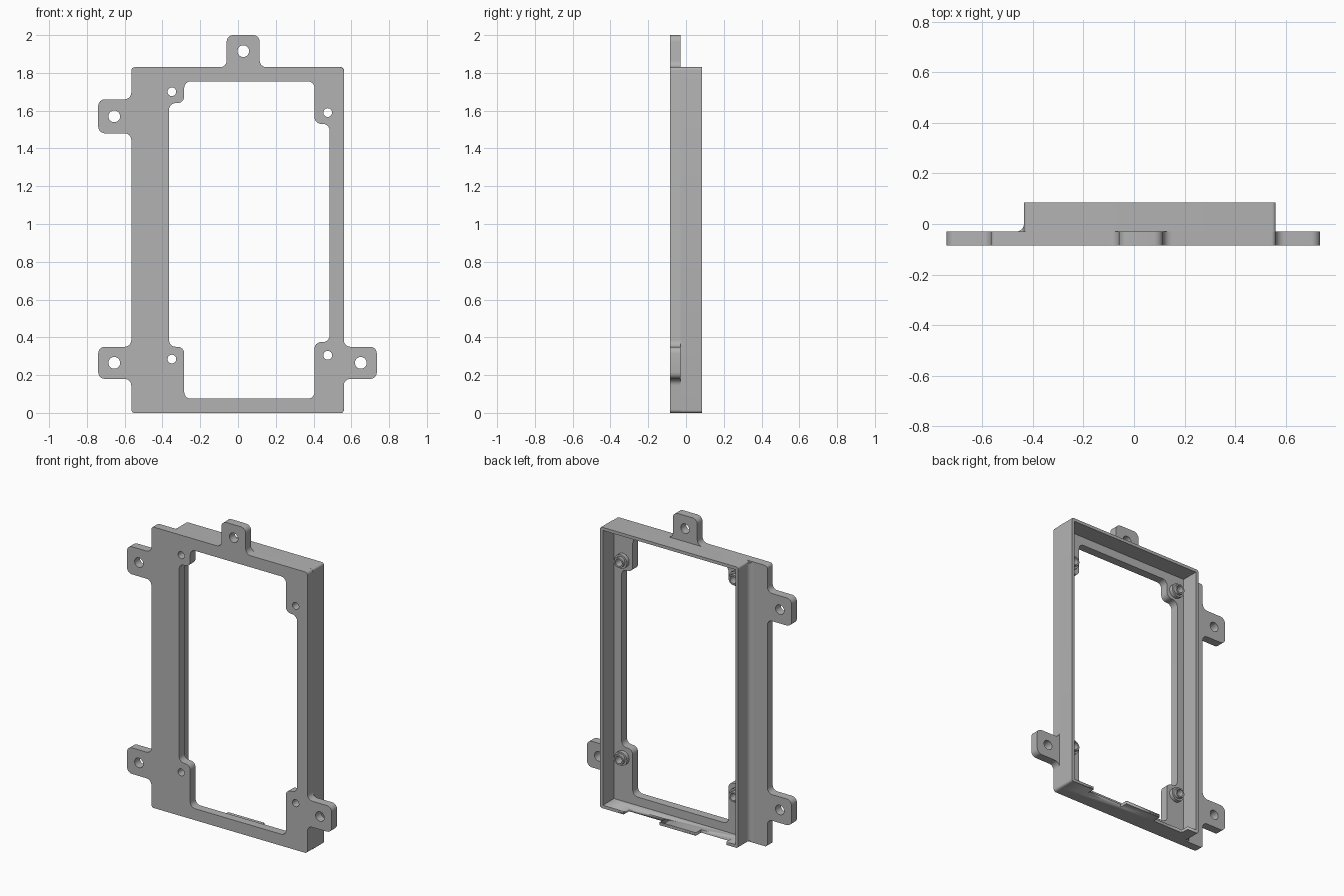
import bpy
import math
from mathutils import Vector

cube = bpy.data.objects.get("Cube")
if cube:
    bpy.data.objects.remove(cube, do_unlink=True)

grey = bpy.data.materials.new("plain grey")
grey.use_nodes = True
colour = (0.448, 0.448, 0.448, 1)
grey.diffuse_color = colour
grey.node_tree.nodes["Principled BSDF"].inputs["Base Color"].default_value = colour


def rounded(corners):
    """Round each (x, z, radius) corner of a right-angled outline."""
    loop = []
    for i, (x, z, r) in enumerate(corners):
        p = Vector((x, z))
        u = (Vector(corners[i - 1][:2]) - p).normalized()
        v = (Vector(corners[(i + 1) % len(corners)][:2]) - p).normalized()
        if r == 0:
            loop.append(p)
            continue
        for k in range(7):
            a = math.pi / 2 * k / 6
            loop.append(p + r * (u + v - math.cos(a) * v - math.sin(a) * u))
    return loop


def circle(x, z, r, sides=32):
    angles = [2 * math.pi * k / sides for k in range(sides)]
    return [Vector((x + r * math.cos(a), z + r * math.sin(a))) for a in angles]


def box(x0, x1, z0, z1, r=0):
    return rounded([(x0, z0, r), (x1, z0, r), (x1, z1, r), (x0, z1, r)])


def extrude(name, loops, start, end, upright=True):
    """Fill the loops (inner loops become holes) and extrude along y, or along z."""
    curve = bpy.data.curves.new(name, "CURVE")
    curve.dimensions = "2D"
    curve.fill_mode = "BOTH"
    curve.extrude = (end - start) / 2
    for loop in loops:
        spline = curve.splines.new("POLY")
        spline.points.add(len(loop) - 1)
        for point, co in zip(spline.points, loop):
            point.co = (co.x, co.y, 0, 1)
        spline.use_cyclic_u = True
    temp = bpy.data.objects.new(name + " outline", curve)
    bpy.context.collection.objects.link(temp)
    graph = bpy.context.evaluated_depsgraph_get()
    mesh = bpy.data.meshes.new_from_object(temp.evaluated_get(graph))
    bpy.data.objects.remove(temp, do_unlink=True)

    obj = bpy.data.objects.new(name, mesh)
    bpy.context.collection.objects.link(obj)
    middle = (start + end) / 2
    if upright:
        obj.rotation_euler.x = math.pi / 2
        obj.location.y = middle
    else:
        obj.location.z = middle
    mesh.materials.clear()
    mesh.materials.append(grey)
    bpy.ops.object.select_all(action="DESELECT")
    obj.select_set(True)
    bpy.context.view_layer.objects.active = obj
    bpy.ops.object.mode_set(mode="EDIT")
    bpy.ops.mesh.select_all(action="SELECT")
    bpy.ops.mesh.remove_doubles(threshold=0.0001)
    bpy.ops.mesh.normals_make_consistent(inside=False)
    bpy.ops.object.mode_set(mode="OBJECT")
    bpy.ops.object.shade_smooth_by_angle(angle=math.radians(30))
    return obj


FRONT, FLOOR, BACK = -0.085, -0.03, 0.085
LEFT, RIGHT, TOP = -0.565, 0.56, 1.83
WALL_X, THICK = -0.435, 0.02
R, EDGE = 0.035, 0.018


def side_tab(root, tip, z0, z1):
    """Corners of an ear on a vertical edge, in order from z0 to z1."""
    return [(root, z0, R), (tip, z0, R), (tip, z1, R), (root, z1, R)]


# Front plate: outer outline with four mounting ears
outline = [(LEFT, 0, EDGE), (RIGHT, 0, EDGE)]
outline += side_tab(RIGHT, 0.735, 0.18, 0.35)
outline += [(RIGHT, TOP, EDGE), (0.115, TOP, R), (0.115, 2, R),
            (-0.06, 2, R), (-0.06, TOP, R), (LEFT, TOP, EDGE)]
outline += side_tab(LEFT, -0.74, 1.66, 1.48)
outline += side_tab(LEFT, -0.74, 0.35, 0.18)

# Window with a stepped pad in each corner
x0, x1, pad0, pad1 = -0.365, 0.485, -0.285, 0.405
window = [(pad0, 0.075), (pad1, 0.075), (pad1, 0.375), (x1, 0.375),
          (x1, 1.53), (pad1, 1.53), (pad1, 1.755), (pad0, 1.755),
          (pad0, 1.64), (x0, 1.64), (x0, 0.35), (pad0, 0.35)]
window = rounded([(x, z, R) for x, z in window])

ears = [(-0.655, 0.265), (-0.655, 1.57), (0.65, 0.265), (0.028, 1.915)]
bosses = [(-0.35, 0.285), (-0.35, 1.7), (0.475, 0.305), (0.475, 1.59)]
holes = [circle(x, z, 0.031) for x, z in ears]
holes += [circle(x, z, 0.023) for x, z in bosses]
extrude("front_plate", [rounded(outline), window] + holes, FRONT, FLOOR)

# Thin wall around the back, with two notches in its lower edge
wall = extrude("back_wall", [box(WALL_X, RIGHT, 0, TOP, EDGE * 0.8),
                             box(WALL_X + THICK, RIGHT - THICK, THICK, TOP - THICK)],
               FLOOR, BACK)
for side, (a, b) in {"right": (-0.35, -0.13), "left": (0.13, 0.39)}.items():
    cutter = extrude(side + "_notch_cutter", [box(a, b, -0.05, 0.05)], 0.03, 0.15)
    cutter.hide_render = True
    cutter.hide_viewport = True
    notch = wall.modifiers.new(side + " notch", "BOOLEAN")
    notch.operation = "DIFFERENCE"
    notch.solver = "EXACT"
    notch.object = cutter

# Bake the notches and drop the cutters
bpy.context.view_layer.objects.active = wall
wall.select_set(True)
for notch in list(wall.modifiers):
    cutter = notch.object
    if notch.type == "BOOLEAN":
        bpy.ops.object.modifier_apply(modifier=notch.name)
        bpy.data.objects.remove(cutter, do_unlink=True) if cutter else None
    else:
        break

# Fillet where the wall meets the side flange
r = 0.03
arc = [Vector((WALL_X, FLOOR))]
for k in range(9):
    a = math.pi / 2 * k / 8
    arc.append(Vector((WALL_X - r + r * math.sin(a), FLOOR + r - r * math.cos(a))))
extrude("flange_fillet", [arc], EDGE / 2, TOP - EDGE / 2, upright=False)

# Stepped hollow standoffs on the corner pads
for i, (x, z) in enumerate(bosses):
    step = FLOOR + 0.025
    extrude(f"standoff_base_{i + 1}", [circle(x, z, 0.045), circle(x, z, 0.023)], FLOOR, step)
    extrude(f"standoff_collar_{i + 1}", [circle(x, z, 0.033), circle(x, z, 0.023)], step, step + 0.02)
